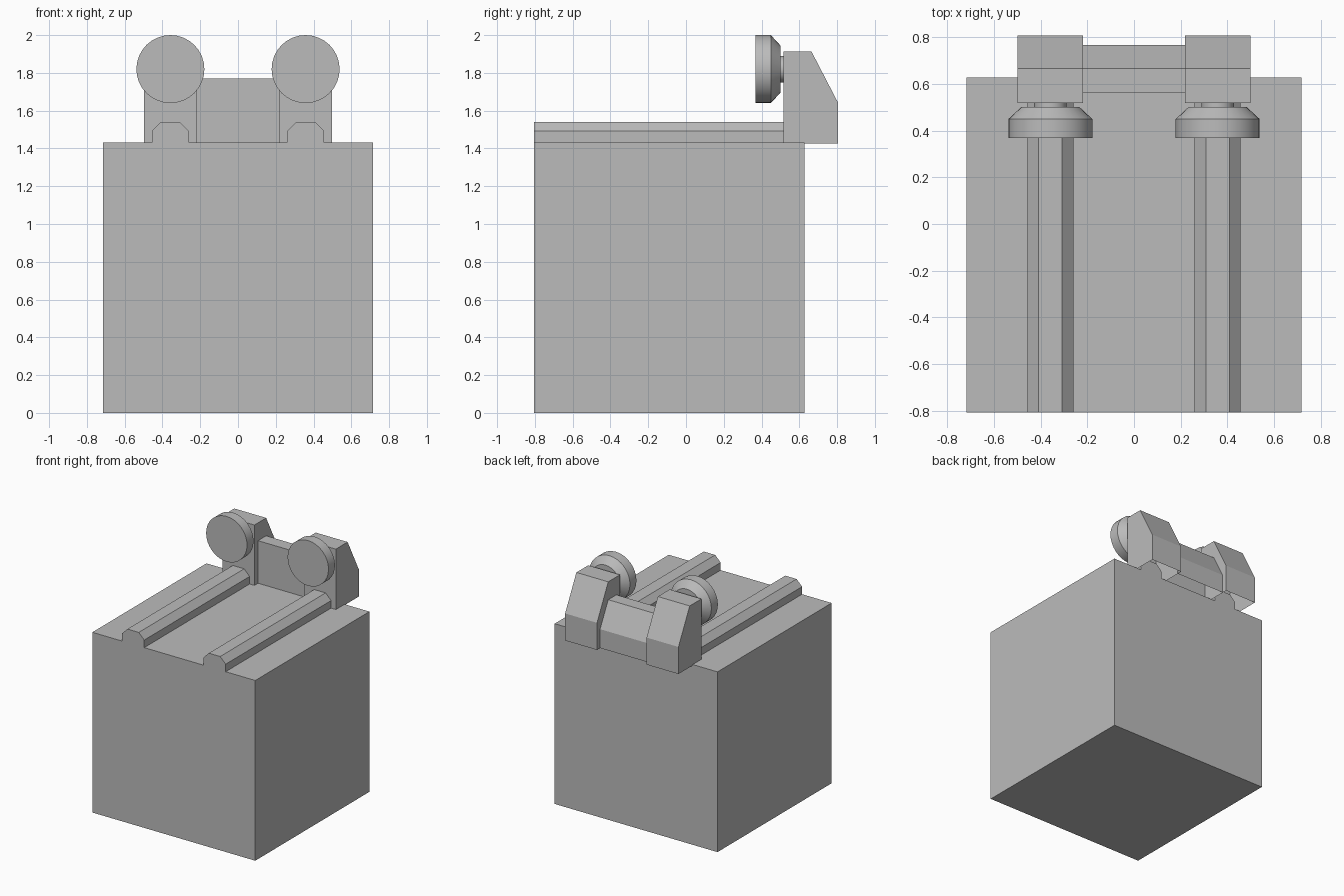
import bpy, bmesh, math

cube = bpy.data.objects.get("Cube")
if cube:
    bpy.data.objects.remove(cube, do_unlink=True)

grey = bpy.data.materials.new("plain_grey")
grey.use_nodes = True
colour = (0.5, 0.5, 0.5, 1)
grey.diffuse_color = colour
grey.node_tree.nodes["Principled BSDF"].inputs["Base Color"].default_value = colour


def finish(name, bm, smooth=False):
    bmesh.ops.recalc_face_normals(bm, faces=bm.faces)
    mesh = bpy.data.meshes.new(name)
    bm.to_mesh(mesh)
    bm.free()
    mesh.materials.append(grey)
    obj = bpy.data.objects.new(name, mesh)
    bpy.context.collection.objects.link(obj)
    if smooth:
        bpy.ops.object.select_all(action='DESELECT')
        obj.select_set(True)
        bpy.context.view_layer.objects.active = obj
        bpy.ops.object.shade_smooth_by_angle(angle=math.radians(30))
    return obj


def prism(name, profile, direction, open_below=False):
    """Extrude a flat profile; optionally leave its underside open."""
    bm = bmesh.new()
    face = bm.faces.new([bm.verts.new(p) for p in profile])
    out = bmesh.ops.extrude_face_region(bm, geom=[face], use_keep_orig=True)
    verts = [v for v in out["geom"] if isinstance(v, bmesh.types.BMVert)]
    bmesh.ops.translate(bm, verts=verts, vec=direction)
    bmesh.ops.recalc_face_normals(bm, faces=bm.faces)
    if open_below:
        under = [f for f in bm.faces if f.normal.z < -0.9]
        bmesh.ops.delete(bm, geom=under, context='FACES')
    return finish(name, bm)


def turned(name, x, z, profile, steps=32):
    """Spin (radius, y) points about an axis running front to back."""
    bm = bmesh.new()
    verts = [bm.verts.new((x + r, y, z)) for r, y in profile]
    edges = [bm.edges.new(pair) for pair in zip(verts, verts[1:])]
    bmesh.ops.spin(bm, geom=verts + edges, cent=(x, 0, z), axis=(0, 1, 0),
                   angle=math.tau, steps=steps, use_duplicate=False)
    bmesh.ops.remove_doubles(bm, verts=bm.verts, dist=0.0005)
    return finish(name, bm, smooth=True)


# Base block
W, FRONT, BACK, TOP = 0.716, -0.806, 0.627, 1.432
prism("base_block", [(-W, FRONT, 0), (W, FRONT, 0), (W, BACK, 0), (-W, BACK, 0)],
      (0, 0, TOP))

# Crossbeam between the posts
beam = [(0.563, 1.425), (0.563, 1.77), (0.665, 1.77), (0.767, 1.575), (0.767, 1.425)]
prism("crossbeam", [(-0.22, y, z) for y, z in beam], (0.44, 0, 0), open_below=True)

post = [(0.517, 1.425), (0.517, 1.912), (0.665, 1.912), (0.806, 1.64), (0.806, 1.425)]
rail = [(-0.098, TOP), (-0.098, 1.492), (-0.05, 1.54),
        (0.05, 1.54), (0.098, 1.492), (0.098, TOP)]
pad = [(0, 0.368), (0.18, 0.368), (0.18, 0.449), (0.125, 0.5), (0.07, 0.5), (0.07, 0.53)]

for side, s in (("left", 1), ("right", -1)):
    x = 0.358 * s
    # Rail along the deck
    prism(side + "_rail", [(x + dx, FRONT, z) for dx, z in rail], (0, BACK - FRONT - 0.001, 0))
    # Sloped-back post
    prism(side + "_post", [(x - 0.14, y, z) for y, z in post], (0.28, 0, 0), open_below=True)
    # Round buffer on a short shaft
    turned(side + "_buffer", x, 1.82, pad)
